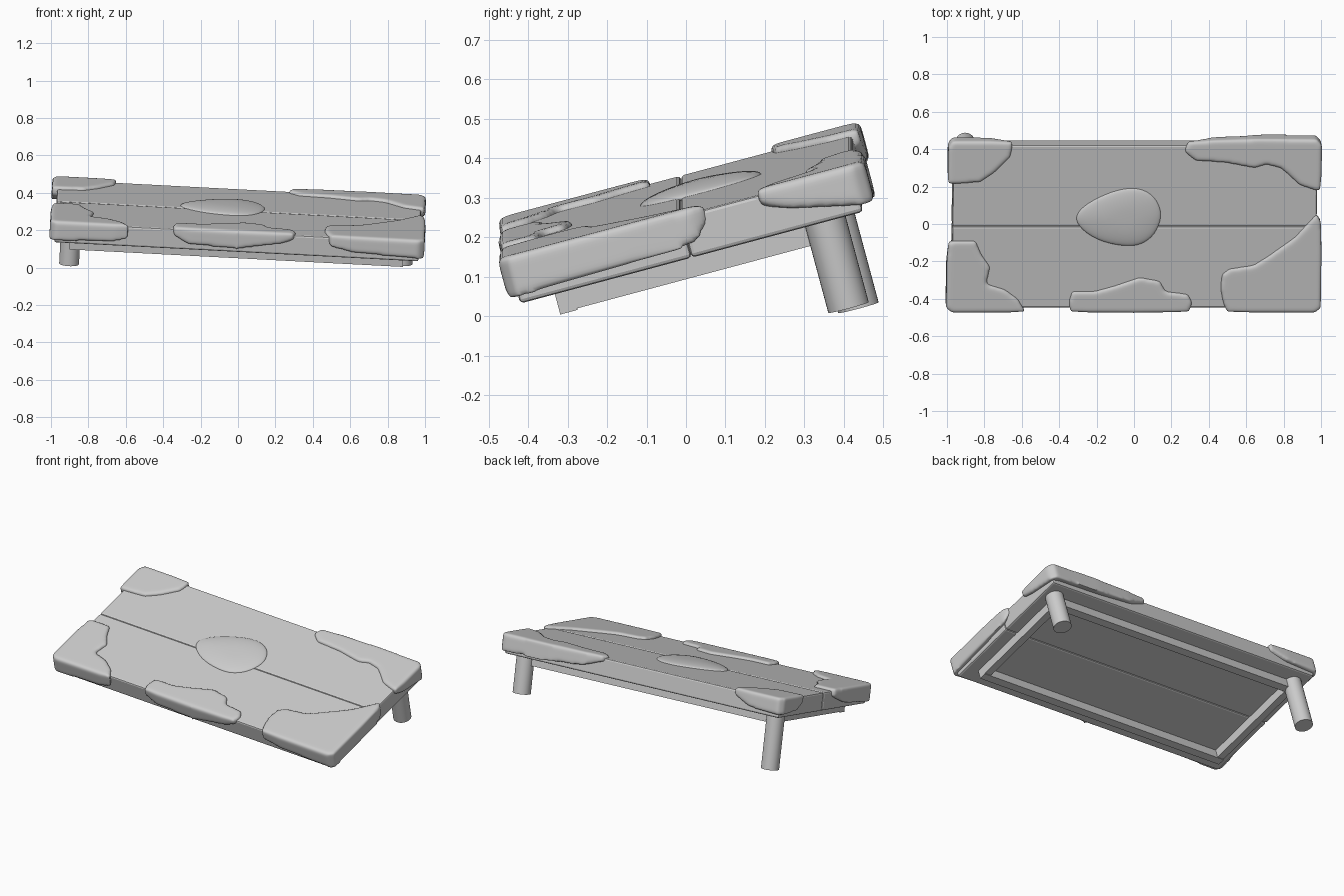
import bpy, bmesh
from math import radians
from mathutils import Matrix, Vector

if "Cube" in bpy.data.objects:
    bpy.data.objects.remove(bpy.data.objects["Cube"])

# Tilted frame of the collapsed table: origin is the middle of the top surface
TILT = (Matrix.Translation((0.003, -0.014, 0.305))
        @ Matrix.Rotation(radians(3), 4, 'Y') @ Matrix.Rotation(radians(15), 4, 'X'))


def finish(name, bm, smooth=False):
    bmesh.ops.recalc_face_normals(bm, faces=bm.faces)
    me = bpy.data.meshes.new(name)
    bm.to_mesh(me)
    bm.free()
    for p in me.polygons:
        p.use_smooth = smooth
    ob = bpy.data.objects.new(name, me)
    bpy.context.collection.objects.link(ob)
    ob.matrix_world = TILT
    return ob


def box(name, lo, hi, bevel=0):
    lo, hi = Vector(lo), Vector(hi)
    bm = bmesh.new()
    bmesh.ops.create_cube(bm, size=1)
    bmesh.ops.scale(bm, vec=hi - lo, verts=bm.verts)
    bmesh.ops.translate(bm, vec=(lo + hi) / 2, verts=bm.verts)
    ob = finish(name, bm)
    if bevel:
        m = ob.modifiers.new("bevel", 'BEVEL')
        m.width, m.segments = bevel, 2
    return ob


def leg(name, u, bottom):
    top = -0.10
    bm = bmesh.new()
    bmesh.ops.create_cone(bm, cap_ends=True, segments=32, radius1=0.053, radius2=0.053,
                          depth=top - bottom,
                          matrix=Matrix.Translation((u, 0.35, (top + bottom) / 2)))
    ob = finish(name, bm)
    bpy.ops.object.select_all(action='DESELECT')
    ob.select_set(True)
    bpy.context.view_layer.objects.active = ob
    bpy.ops.object.shade_smooth_by_angle()


def snow(name, inner, rim):
    """Inner outline lies on the table top; rim points (u, v, drop) hang over the edge."""
    pts = [(x, (y + 0.014) / 0.966, -0.03) for x, y in inner] + rim
    bm = bmesh.new()
    top = [bm.verts.new((u, v, 0.016)) for u, v, _ in pts]
    low = [bm.verts.new((u, v, d)) for u, v, d in pts]
    bm.faces.new(top)
    bm.faces.new(low)
    for i in range(len(pts)):
        j = (i + 1) % len(pts)
        bm.faces.new((top[i], top[j], low[j], low[i]))
    bmesh.ops.triangulate(bm, faces=bm.faces)
    ob = finish(name, bm, True)
    r = ob.modifiers.new("remesh", 'REMESH')
    r.mode, r.voxel_size, r.use_smooth_shade = 'VOXEL', 0.009, True
    s = ob.modifiers.new("smooth", 'SMOOTH')
    s.factor, s.iterations = 0.5, 10


# Two halves of the table top
box("front_plank", (-0.975, -0.45, -0.11), (0.975, 0, 0), 0.01)
box("back_plank", (-0.975, 0, -0.11), (0.975, 0.45, 0), 0.01)

# Apron rails under the top
for side, s in (("front", -1), ("back", 1)):
    v = sorted((s * 0.315, s * 0.36))
    box(side + "_rail", (-0.893, v[0], -0.167), (0.893, v[1], -0.105))
for side, s in (("left", -1), ("right", 1)):
    u = sorted((s * 0.848, s * 0.893))
    box(side + "_rail", (u[0], -0.32, -0.163), (u[1], 0.32, -0.105))

# Remaining back legs, one sunk deeper than the other
leg("back_left_leg", -0.89, -0.436)
leg("back_right_leg", 0.89, -0.339)

# Snow patches wrapped over the edges
snow("snow_back_left",
     [(-0.66, 0.42), (-0.67, 0.36), (-0.75, 0.28), (-0.83, 0.225), (-0.97, 0.215)],
     [(-1.0, 0.24, -0.03), (-1.003, 0.30, -0.075), (-1.003, 0.44, -0.09),
      (-0.98, 0.475, -0.09), (-0.78, 0.475, -0.08), (-0.66, 0.468, -0.02)])
snow("snow_back_right",
     [(0.97, 0.18), (0.88, 0.21), (0.78, 0.30), (0.70, 0.32), (0.64, 0.30), (0.48, 0.33),
      (0.32, 0.34), (0.26, 0.39)],
     [(0.28, 0.468, -0.02), (0.42, 0.48, -0.07), (0.65, 0.487, -0.09),
      (0.97, 0.485, -0.095), (0.998, 0.45, -0.095), (0.998, 0.29, -0.06), (0.99, 0.20, -0.015)])
snow("snow_front_left",
     [(-0.97, -0.09), (-0.85, -0.09), (-0.82, -0.16), (-0.77, -0.23), (-0.79, -0.32),
      (-0.69, -0.35), (-0.62, -0.40)],
     [(-0.58, -0.468, -0.06), (-0.65, -0.475, -0.085), (-0.97, -0.477, -0.098),
      (-1.003, -0.45, -0.098), (-1.003, -0.20, -0.08), (-0.995, -0.09, -0.03)])
snow("snow_front_middle",
     [(-0.345, -0.41), (-0.33, -0.36), (-0.21, -0.36), (-0.10, -0.33), (0.03, -0.285),
      (0.14, -0.305), (0.17, -0.36), (0.29, -0.375), (0.315, -0.42)],
     [(0.30, -0.468, -0.015), (0.22, -0.474, -0.05), (0.0, -0.477, -0.09),
      (-0.25, -0.475, -0.08), (-0.34, -0.468, -0.03)])
snow("snow_front_right",
     [(0.97, 0.05), (0.86, -0.07), (0.72, -0.17), (0.64, -0.22), (0.51, -0.24),
      (0.47, -0.27), (0.465, -0.35), (0.48, -0.42)],
     [(0.50, -0.470, -0.05), (0.62, -0.475, -0.075), (0.97, -0.477, -0.092),
      (1.003, -0.45, -0.092), (1.003, -0.15, -0.085), (0.998, 0.02, -0.08), (0.985, 0.05, -0.05)])

# Domed snow mound in the middle of the top
mound = [(-0.33, 0.04), (-0.265, 0.11), (-0.12, 0.18), (0.0, 0.20), (0.08, 0.17), (0.125, 0.12),
         (0.152, 0.04), (0.11, -0.06), (0.05, -0.105), (-0.02, -0.125), (-0.18, -0.10), (-0.29, -0.03)]
bm = bmesh.new()
rings = []
for k, h in ((1.0, -0.012), (1.0, 0.001), (0.95, 0.008), (0.8, 0.015), (0.55, 0.021), (0.25, 0.024)):
    rings.append([bm.verts.new((-0.06 + (x + 0.06) * k, 0.05 + ((y + 0.014) / 0.966 - 0.05) * k, h))
                  for x, y in mound])
for a, b in zip(rings, rings[1:]):
    for i in range(len(a)):
        j = (i + 1) % len(a)
        bm.faces.new((a[i], a[j], b[j], b[i]))
bm.faces.new(rings[0])
bm.faces.new(rings[-1])
ob = finish("snow_mound", bm, True)
ob.modifiers.new("subdivision", 'SUBSURF').levels = 2
